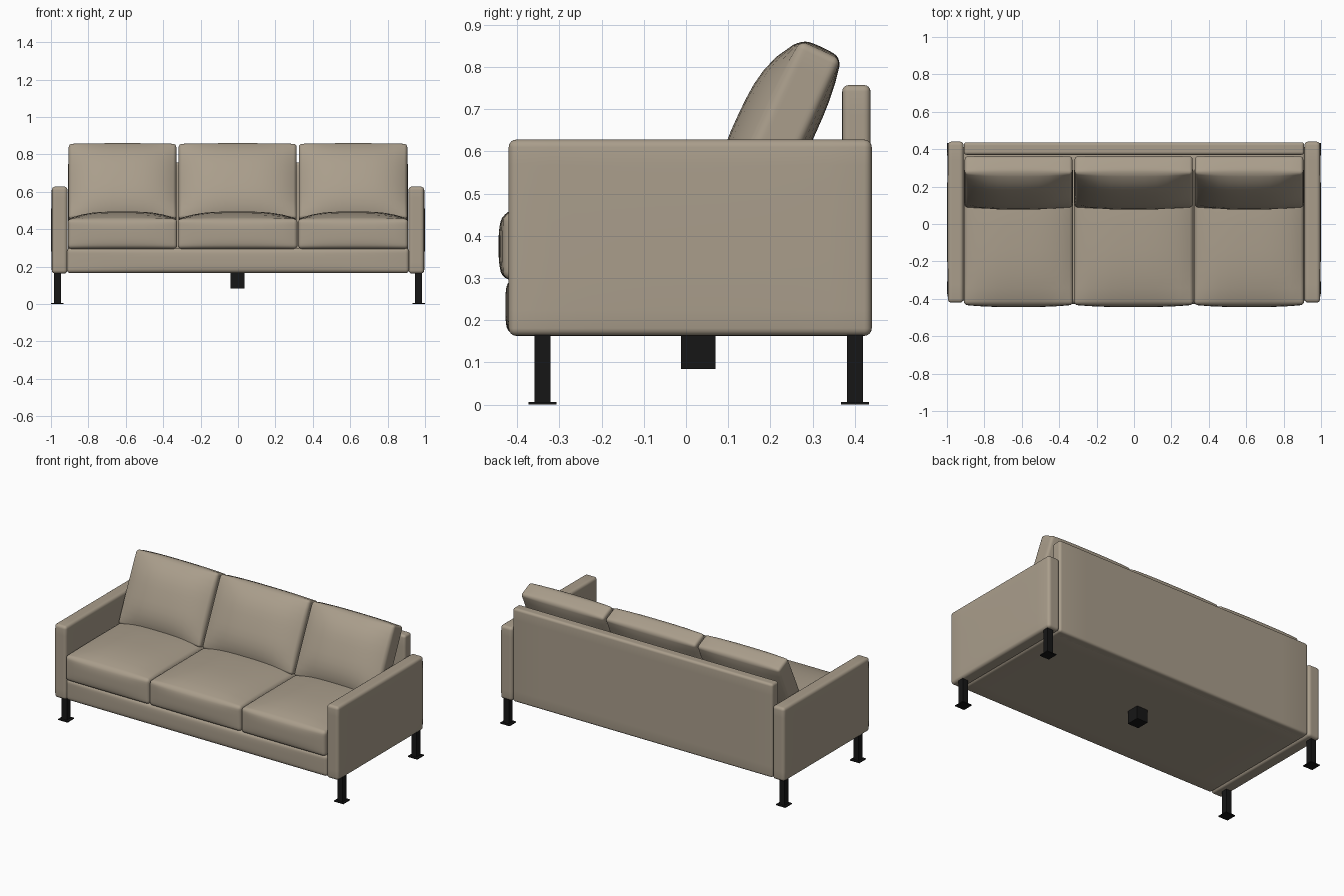
import bpy, bmesh, math
from mathutils import Vector, Matrix

if "Cube" in bpy.data.objects:
    bpy.data.objects.remove(bpy.data.objects["Cube"])


def material(name, rgb):
    m = bpy.data.materials.new(name)
    m.diffuse_color = (*rgb, 1)
    m.use_nodes = True
    m.node_tree.nodes["Principled BSDF"].inputs["Base Color"].default_value = m.diffuse_color
    return m


FABRIC = material("taupe fabric", (0.40, 0.34, 0.26))
BLACK = material("black metal", (0.008, 0.008, 0.008))
N = 14  # segments along each side of a padded box


def soft_box(name, lo, hi, r, mat=FABRIC, bulge=(), tilt=0.0):
    """Rounded box from corner lo to hi; bulge lists (axis, sign, amount) for padded faces."""
    lo, hi = Vector(lo), Vector(hi)
    centre, half = (lo + hi) / 2, (hi - lo) / 2
    bm = bmesh.new()
    bmesh.ops.create_cube(bm, size=2)
    bmesh.ops.subdivide_edges(bm, edges=bm.edges[:], cuts=N - 1, use_grid_fill=True)
    for v in bm.verts:
        inner, off = Vector(), Vector()
        for a in range(3):
            s = 1 if v.co[a] > 0 else -1
            i = round((1 - abs(v.co[a])) * N / 2)      # steps in from the face
            flat = half[a] - r
            inner[a] = s * flat if i < 2 else flat * v.co[a] / (1 - 4 / N)
            off[a] = s * (1, 0.414, 0)[min(i, 2)]
        p = inner + off.normalized() * r
        q = Vector(p[a] / half[a] for a in range(3))
        for axis, sign, amount in bulge:
            k = amount * max(0, sign * q[axis])
            for b in range(3):
                if b != axis:
                    k *= 1 - abs(q[b]) ** 3
            p[axis] += sign * k
        v.co = p
    me = bpy.data.meshes.new(name)
    bm.to_mesh(me)
    bm.free()
    me.materials.append(mat)
    ob = bpy.data.objects.new(name, me)
    bpy.context.collection.objects.link(ob)
    ob.location = centre
    ob.rotation_euler.x = tilt
    for p in me.polygons:
        p.use_smooth = True
    return ob


def block(name, lo, hi):
    """Plain sharp-edged metal box."""
    lo, hi = Vector(lo), Vector(hi)
    bm = bmesh.new()
    bmesh.ops.create_cube(bm, size=1)
    for v in bm.verts:
        v.co = Vector(v.co[a] * (hi - lo)[a] for a in range(3))
    me = bpy.data.meshes.new(name)
    bm.to_mesh(me)
    bm.free()
    me.materials.append(BLACK)
    ob = bpy.data.objects.new(name, me)
    ob.location = (lo + hi) / 2
    bpy.context.collection.objects.link(ob)


# Frame: base, back panel and the two arms
soft_box("base", (-0.915, -0.42, 0.165), (0.915, 0.42, 0.30), 0.02,
         bulge=[(1, -1, 0.008)])
soft_box("back_panel", (-0.91, 0.37, 0.165), (0.91, 0.437, 0.757), 0.015)
for side, s in (("left", -1), ("right", 1)):
    x0, x1 = sorted((s * 0.912, s * 0.995))
    soft_box(side + "_arm", (x0, -0.42, 0.163), (x1, 0.44, 0.628), 0.018,
             bulge=[(0, s, 0.004)])

# Three seat cushions and three leaning back cushions
TILT = math.radians(25)
for name, x0, x1 in (("left", -0.91, -0.325), ("middle", -0.322, 0.318), ("right", 0.321, 0.91)):
    soft_box(name + "_seat_cushion", (x0, -0.432, 0.295), (x1, 0.30, 0.455), 0.02,
             bulge=[(2, 1, 0.04), (1, -1, 0.012)])
    soft_box(name + "_back_cushion", (x0 + 0.005, 0.173, 0.418), (x1 - 0.005, 0.278, 0.860), 0.016,
             bulge=[(1, -1, 0.06), (1, 1, 0.02), (2, 1, 0.008)], tilt=-TILT)

# Four legs with flat foot plates, plus the short centre support
for side, x in (("left", -0.966), ("right", 0.966)):
    for end, y in (("front", -0.34), ("back", 0.40)):
        tag = end + "_" + side
        block(tag + "_leg", (x - 0.019, y - 0.019, 0.004), (x + 0.019, y + 0.019, 0.17))
        block(tag + "_foot_plate", (x - 0.033, y - 0.033, 0), (x + 0.033, y + 0.033, 0.006))
block("centre_support", (-0.041, -0.012, 0.084), (0.035, 0.07, 0.17))
